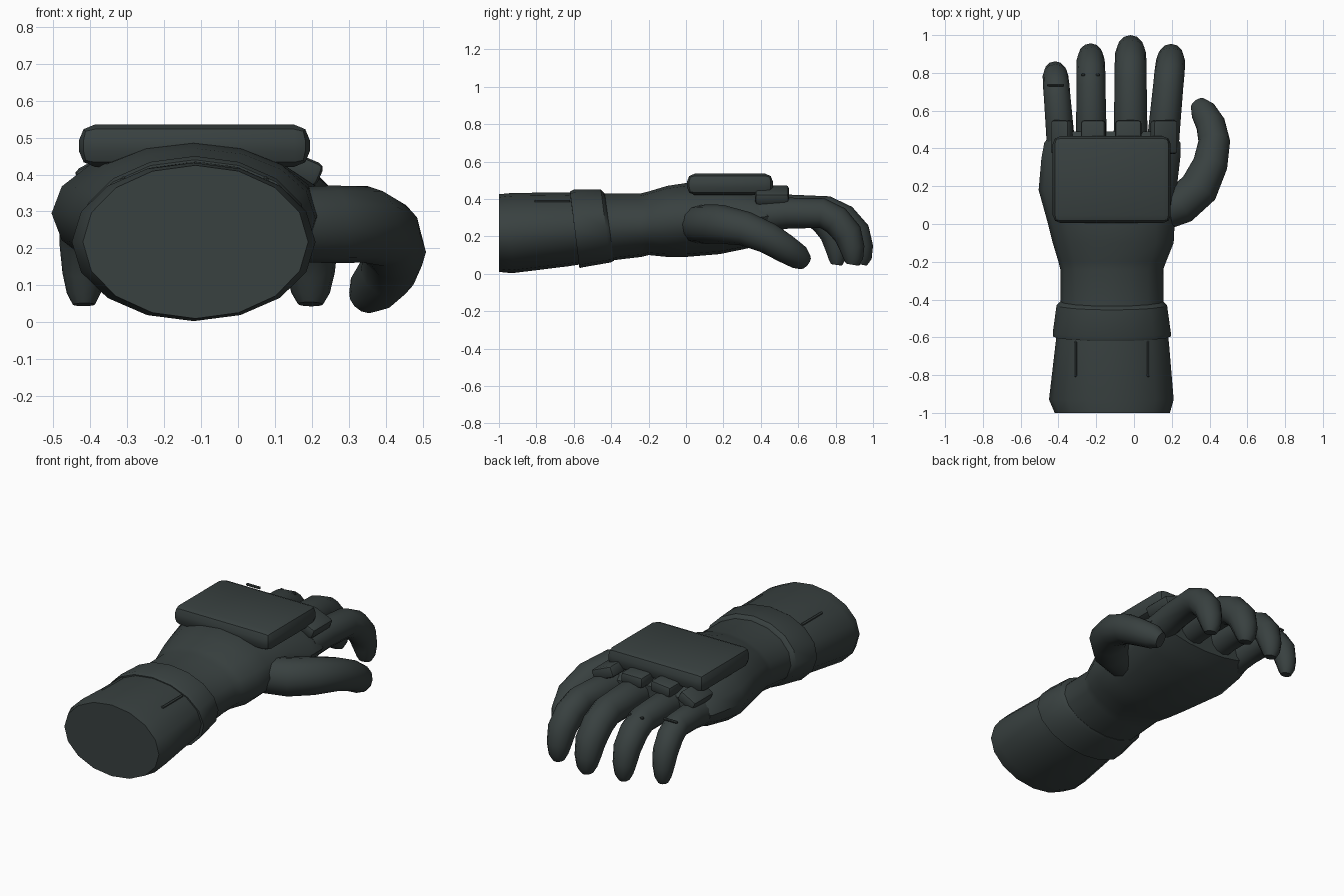
import bpy
import bmesh
from math import sin, cos, tau
from mathutils import Vector, Matrix

cube = bpy.data.objects.get("Cube")
if cube:
    bpy.data.objects.remove(cube, do_unlink=True)

mat = bpy.data.materials.new("dark slate")
mat.use_nodes = True
COLOUR = (0.04, 0.052, 0.051, 1)
mat.diffuse_color = COLOUR
bsdf = mat.node_tree.nodes["Principled BSDF"]
bsdf.inputs["Base Color"].default_value = COLOUR


def finish(name, bm, angle=0.7):
    bmesh.ops.recalc_face_normals(bm, faces=bm.faces)
    mesh = bpy.data.meshes.new(name)
    bm.to_mesh(mesh)
    bm.free()
    mesh.materials.append(mat)
    obj = bpy.data.objects.new(name, mesh)
    bpy.context.collection.objects.link(obj)
    bpy.ops.object.select_all(action='DESELECT')
    obj.select_set(True)
    bpy.context.view_layer.objects.active = obj
    bpy.ops.object.shade_smooth_by_angle(angle=angle)
    return obj


def skin(name, rings, angle=0.7):
    """Bridge rings of points into a closed tube with flat ends."""
    bm = bmesh.new()
    loops = [[bm.verts.new(p) for p in ring] for ring in rings]
    n = len(loops[0])
    for a, b in zip(loops, loops[1:]):
        for i in range(n):
            j = (i + 1) % n
            bm.faces.new((a[i], a[j], b[j], b[i]))
    bm.faces.new(loops[0])
    bm.faces.new(loops[-1])
    return finish(name, bm, angle)


def sleeve(name, stations, sides=16, tilt=0.0):
    """Loft ellipses along y; each station is y, x min, x max, z min, z max."""
    rings = []
    for y, x0, x1, z0, z1 in stations:
        cx, cz, rx, rz = (x0 + x1) / 2, (z0 + z1) / 2, (x1 - x0) / 2, (z1 - z0) / 2
        rings.append([(cx + rx * sin(tau * i / sides),
                       y - tilt * cos(tau * i / sides),
                       cz + rz * cos(tau * i / sides)) for i in range(sides)])
    return skin(name, rings)


def tube(name, path, ref, sides=12):
    """Round tube along a path of x, y, z, radius."""
    pts = [Vector(p[:3]) for p in path]
    rings = []
    for k, p in enumerate(pts):
        t = (pts[min(k + 1, len(pts) - 1)] - pts[max(k - 1, 0)]).normalized()
        a = (ref - t * ref.dot(t)).normalized()
        b = t.cross(a)
        rings.append([p + path[k][3] * (a * cos(tau * i / sides) + b * sin(tau * i / sides))
                      for i in range(sides)])
    return skin(name, rings, 0.9)


def box(name, centre, size, bevel, segments=2, roll=0.0):
    bm = bmesh.new()
    bmesh.ops.create_cube(bm, size=1)
    bmesh.ops.scale(bm, vec=size, verts=bm.verts)
    bmesh.ops.bevel(bm, geom=bm.edges[:], offset=bevel, segments=segments,
                    profile=0.5, affect='EDGES')
    bmesh.ops.transform(bm, verts=bm.verts,
                        matrix=Matrix.Translation(centre) @ Matrix.Rotation(roll, 4, 'Y'))
    return finish(name, bm, 0.4)


# Forearm, cuff and hand body
sleeve("forearm", [(-1, -.42, .19, .01, .425), (-.93, -.45, .21, .003, .432),
                   (-.63, -.415, .185, .04, .435), (-.5, -.40, .17, .06, .43)])
sleeve("cuff", [(-.595, -.40, .17, .06, .42), (-.595, -.43, .195, .03, .44),
                (-.575, -.43, .195, .035, .45), (-.43, -.41, .175, .06, .45),
                (-.41, -.39, .155, .07, .43)], tilt=0.025)
sleeve("hand_body", [(-.45, -.39, .155, .065, .43), (-.24, -.39, .155, .09, .43),
                     (-.2, -.40, .17, .10, .44), (-.1, -.43, .21, .09, .47),
                     (0, -.455, .215, .09, .485), (.18, -.505, .225, .105, .485),
                     (.35, -.49, .245, .14, .465), (.43, -.475, .245, .18, .43),
                     (.49, -.43, .21, .22, .40)])

# Seam ridges on the forearm
for side, x in (("right", -.31), ("left", .075)):
    box(side + "_seam_ridge", (x, -.715, .386), (.016, .19, .018), .006, 1)

# Back plate
box("back_plate", (-.118, .235, .478), (.625, .46, .114), .042, 2)

# Fingers: base x, tip x, reach along y, width factor, drop of the base
FINGERS = {"little": (-.385, -.42, .76, .88, .03), "ring": (-.225, -.23, .93, .96, .005),
           "middle": (-.018, -.018, 1.0, 1.06, 0), "index": (.15, .20, .92, 1.0, .015)}
CURL = ((.0, .325, .086), (.27, .335, .083), (.62, .33, .08), (.76, .29, .08),
        (.88, .215, .077), (.925, .135, .066), (.935, .08, .052), (.925, .05, .034))
for name, (x0, x1, reach, width, drop) in FINGERS.items():
    path = [(x0 + (x1 - x0) * f, .4 + .575 * f * reach, z - drop * (1 - f), r * width)
            for f, z, r in CURL]
    tube(name + "_finger", path, Vector((1, 0, 0)))

# Thumb
tube("thumb", [(.13, .06, .265, .1), (.25, .105, .265, .105), (.345, .19, .265, .104),
               (.405, .32, .24, .092), (.425, .44, .19, .084), (.405, .53, .135, .078),
               (.365, .6, .09, .068), (.34, .635, .062, .045)], Vector((0, 0, 1)))

# Knuckle pads
for name, x, w, z, roll in (("little", -.383, .11, .405, -.5), ("ring", -.215, .13, .43, -.1),
                            ("middle", -.03, .14, .432, 0), ("index", .158, .14, .422, .4)):
    box(name + "_knuckle_pad", (x, .46, z), (w, .18, .066), .018, 2, roll)

# Small joint creases
box("little_joint_ridge", (-.415, .735, .375), (.09, .014, .014), .004, 1)
for i, x in enumerate((-.27, -.19)):
    box("ring_joint_stud_%d" % i, (x, .79, .372), (.02, .014, .014), .004, 1)
